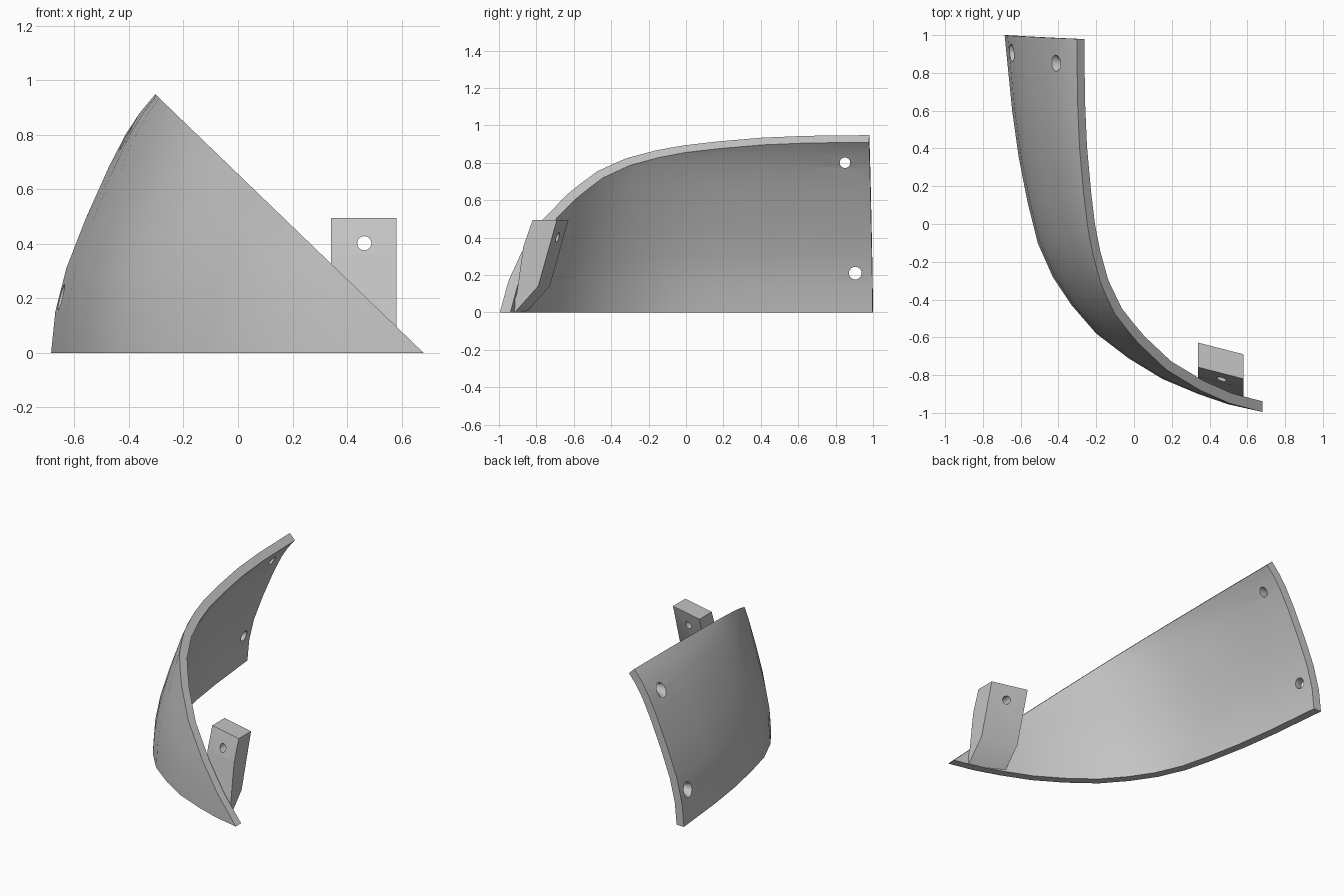
import bpy
import bmesh
import math
from mathutils import Vector, Matrix

cube = bpy.data.objects.get("Cube")
if cube:
    bpy.data.objects.remove(cube, do_unlink=True)

grey = bpy.data.materials.new("light_grey")
grey.use_nodes = True
grey.diffuse_color = (0.55, 0.55, 0.55, 1)
grey.node_tree.nodes["Principled BSDF"].inputs["Base Color"].default_value = (0.55, 0.55, 0.55, 1)


def make_object(name, bm):
    bmesh.ops.recalc_face_normals(bm, faces=bm.faces[:])
    mesh = bpy.data.meshes.new(name)
    bm.to_mesh(mesh)
    bm.free()
    obj = bpy.data.objects.new(name, mesh)
    bpy.context.collection.objects.link(obj)
    mesh.materials.append(grey)
    return obj


def slice_off(bm, point, normal):
    """Cut away everything on the normal side and cap the opening."""
    cut = bmesh.ops.bisect_plane(
        bm, geom=bm.verts[:] + bm.edges[:] + bm.faces[:], dist=1e-5,
        plane_co=point, plane_no=normal, clear_outer=True)
    edges = [e for e in cut["geom_cut"] if isinstance(e, bmesh.types.BMEdge)]
    bmesh.ops.holes_fill(bm, edges=edges, sides=0)


def drill(obj, stations, center, axis):
    """Cut a turned hole; stations are (distance along axis, radius)."""
    bm = bmesh.new()
    turn = Vector((0, 0, 1)).rotation_difference(Vector(axis)).to_matrix()
    rings = []
    for dist, radius in stations:
        rings.append([bm.verts.new(Vector(center) + turn @ Vector((
            radius * math.cos(k * math.tau / 24), radius * math.sin(k * math.tau / 24), dist)))
            for k in range(24)])
    for a, b in zip(rings, rings[1:]):
        for k in range(24):
            m = (k + 1) % 24
            bm.faces.new((a[k], a[m], b[m], b[k]))
    bm.faces.new(rings[0])
    bm.faces.new(rings[-1])
    cutter = make_object("hole_cutter", bm)
    cutter.hide_render = True
    mod = obj.modifiers.new("hole", "BOOLEAN")
    mod.operation = "DIFFERENCE"
    mod.solver = "EXACT"
    mod.object = cutter
    bpy.context.view_layer.objects.active = obj
    bpy.ops.object.modifier_apply(modifier=mod.name)
    bpy.data.objects.remove(cutter, do_unlink=True)


def smooth(obj):
    bpy.ops.object.select_all(action="DESELECT")
    obj.select_set(True)
    bpy.context.view_layer.objects.active = obj
    bpy.ops.object.shade_smooth_by_angle(angle=math.radians(28))


# Curved shell: base outline (x, y, lean) swept up a leaning profile (z, inset)
outline = [(-.695, 1.1, 1), (-.685, 1, 1), (-.645, .6, .92), (-.61, .35, .88),
           (-.56, .1, .85), (-.51, -.1, .83), (-.43, -.28, .77), (-.33, -.43, .67),
           (-.2, -.58, .58), (-.03, -.71, .5), (.15, -.82, .42), (.34, -.9, .38),
           (.5, -.955, .38), (.68, -.995, .38), (.8, -1.02, .38)]
profile = [(-.1, 0), (0, 0), (.15, .015), (.31, .055), (.49, .125),
           (.68, .21), (.8, .272), (.88, .325), (.945, .38), (1.08, .53)]
thickness = 0.055

bm = bmesh.new()
outer, inward = [], []
for i, (x, y, lean) in enumerate(outline):
    a, b = outline[max(i - 1, 0)], outline[min(i + 1, len(outline) - 1)]
    normal = Vector((a[1] - b[1], b[0] - a[0], 0)).normalized()
    inward.append(normal)
    outer.append([bm.verts.new(Vector((x, y, z)) + normal * lean * inset)
                  for z, inset in profile])


def skin(grid):
    for a, b in zip(grid, grid[1:]):
        for j in range(len(a) - 1):
            bm.faces.new((a[j], b[j], b[j + 1], a[j + 1]))


skin(outer)
bm.normal_update()
inner = []
for column, normal in zip(outer, inward):
    sign = 1 if column[3].normal.dot(normal) > 0 else -1
    inner.append([bm.verts.new(v.co + v.normal * sign * thickness) for v in column])
skin(inner)
for i in range(len(outer) - 1):
    for j in (0, -1):
        bm.faces.new((outer[i][j], outer[i + 1][j], inner[i + 1][j], inner[i][j]))
for j in range(len(profile) - 1):
    for i in (0, -1):
        bm.faces.new((outer[i][j], outer[i][j + 1], inner[i][j + 1], inner[i][j]))
bmesh.ops.recalc_face_normals(bm, faces=bm.faces[:])

# Trim the base, the back end and the long slanted top
slice_off(bm, (0, 0, 0), (0, 0, -1))
slice_off(bm, (-.685, 1, 0), (.03, 1, .009))
slice_off(bm, (-.3, 0, .945), (.964, 0, 1))
shell = make_object("curved_shell", bm)

# Countersunk screw holes near the back end
for center, small in (((-.42, .85, .8), .028), ((-.655, .905, .21), .034)):
    drill(shell, [(-.2, .055), (-.01, .055), (.035, small), (.25, small)], center, (1, 0, 0))
smooth(shell)

# Mounting bracket: bent side profile (y, z) extruded across x at a slight angle
side = [(-.82, .495), (-.87, .35), (-.905, .1), (-.94, 0),
        (-.915, 0), (-.79, .14), (-.69, .495)]
bm = bmesh.new()
right = [bm.verts.new((.34, y + .062, z)) for y, z in side]
left = [bm.verts.new((.58, y, z)) for y, z in side]
bm.faces.new(right)
bm.faces.new(left)
for k in range(len(side)):
    m = (k + 1) % len(side)
    bm.faces.new((right[k], right[m], left[m], left[k]))
bracket = make_object("mounting_bracket", bm)
drill(bracket, [(-.3, .026), (.3, .026)], (.463, -.75, .402), (0, 1, 0))
smooth(bracket)
